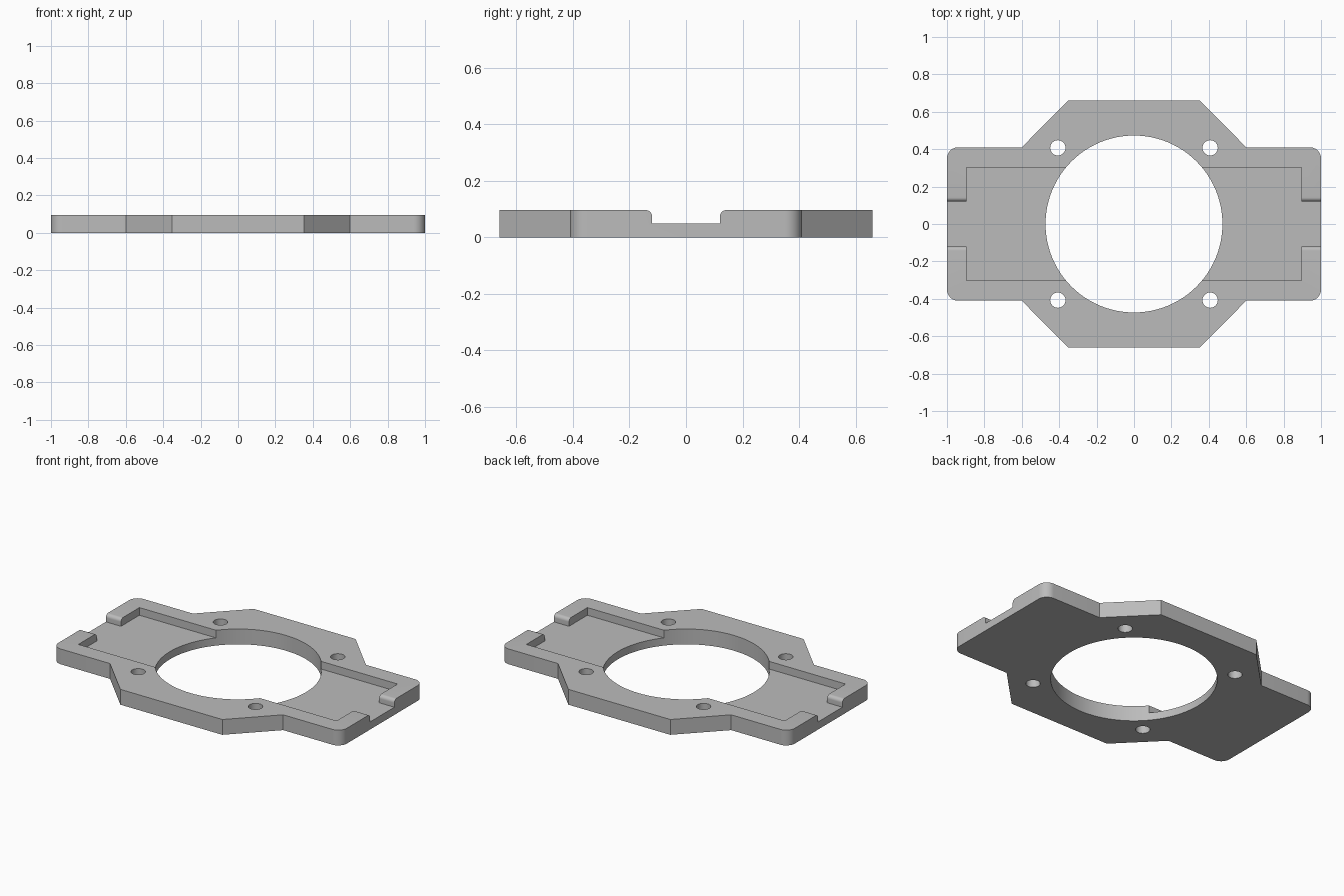
import bpy, bmesh
from math import cos, sin, pi, radians
from mathutils import Vector

if "Cube" in bpy.data.objects:
    bpy.data.objects.remove(bpy.data.objects["Cube"], do_unlink=True)

HEIGHT, FLOOR = 0.096, 0.048

grey = bpy.data.materials.new("plain grey")
grey.use_nodes = True
grey.diffuse_color = (0.5, 0.5, 0.5, 1)
grey.node_tree.nodes["Principled BSDF"].inputs["Base Color"].default_value = (0.5, 0.5, 0.5, 1)


def prism(name, points, sweep):
    """Closed 3D profile swept along a vector."""
    bm = bmesh.new()
    face = bm.faces.new([bm.verts.new(p) for p in points])
    grown = bmesh.ops.extrude_face_region(bm, geom=[face])["geom"]
    bmesh.ops.translate(bm, vec=sweep, verts=[v for v in grown if isinstance(v, bmesh.types.BMVert)])
    bmesh.ops.recalc_face_normals(bm, faces=bm.faces)
    mesh = bpy.data.meshes.new(name)
    bm.to_mesh(mesh)
    bm.free()
    obj = bpy.data.objects.new(name, mesh)
    bpy.context.collection.objects.link(obj)
    mesh.materials.append(grey)
    return obj


def arc(cx, cy, r, start, end, steps):
    angles = [radians(start + (end - start) * i / steps) for i in range(steps + 1)]
    return [(cx + r * cos(a), cy + r * sin(a)) for a in angles]


def cut(target, cutter):
    cutter.hide_render = True
    mod = target.modifiers.new(cutter.name, 'BOOLEAN')
    mod.operation = 'DIFFERENCE'
    mod.solver = 'EXACT'
    mod.object = cutter
    bpy.context.view_layer.objects.active = target
    bpy.ops.object.modifier_apply(modifier=mod.name)
    bpy.data.objects.remove(cutter, do_unlink=True)


def hole(x, y, r, sides):
    ring = [(px, py, -0.1) for px, py in arc(x, y, r, 0, 360, sides)[:-1]]
    return prism("hole_cutter", ring, Vector((0, 0, 0.4)))


# Plate: octagonal middle with two round-cornered wings
quarter = arc(0.94, 0.35, 0.06, 0, 90, 10) + [(0.6, 0.41), (0.353, 0.66)]
half = quarter + [(-x, y) for x, y in reversed(quarter)]
outline = half + [(-x, -y) for x, y in half]
plate = prism("mounting_plate", [(x, y, 0) for x, y in outline], Vector((0, 0, HEIGHT)))

# Shallow rectangular recess
rect = [(-0.895, -0.302), (0.895, -0.302), (0.895, 0.302), (-0.895, 0.302)]
cut(plate, prism("recess_cutter", [(x, y, FLOOR) for x, y in rect], Vector((0, 0, 0.2))))

# End slots with rounded upper lips
lip = [(0.12, FLOOR)] + arc(0.142, HEIGHT - 0.022, 0.022, 180, 90, 8) + [(0.142, 0.2)]
slot = lip + [(-y, z) for y, z in reversed(lip)]
cut(plate, prism("slot_cutter", [(-1.1, y, z) for y, z in slot], Vector((2.2, 0, 0))))

# Central opening and four screw holes
cut(plate, hole(0, 0, 0.473, 96))
for sx in (-1, 1):
    for sy in (-1, 1):
        cut(plate, hole(sx * 0.407, sy * 0.407, 0.041, 32))

bpy.ops.object.select_all(action='DESELECT')
plate.select_set(True)
bpy.context.view_layer.objects.active = plate
bpy.ops.object.shade_smooth_by_angle(angle=radians(30))
